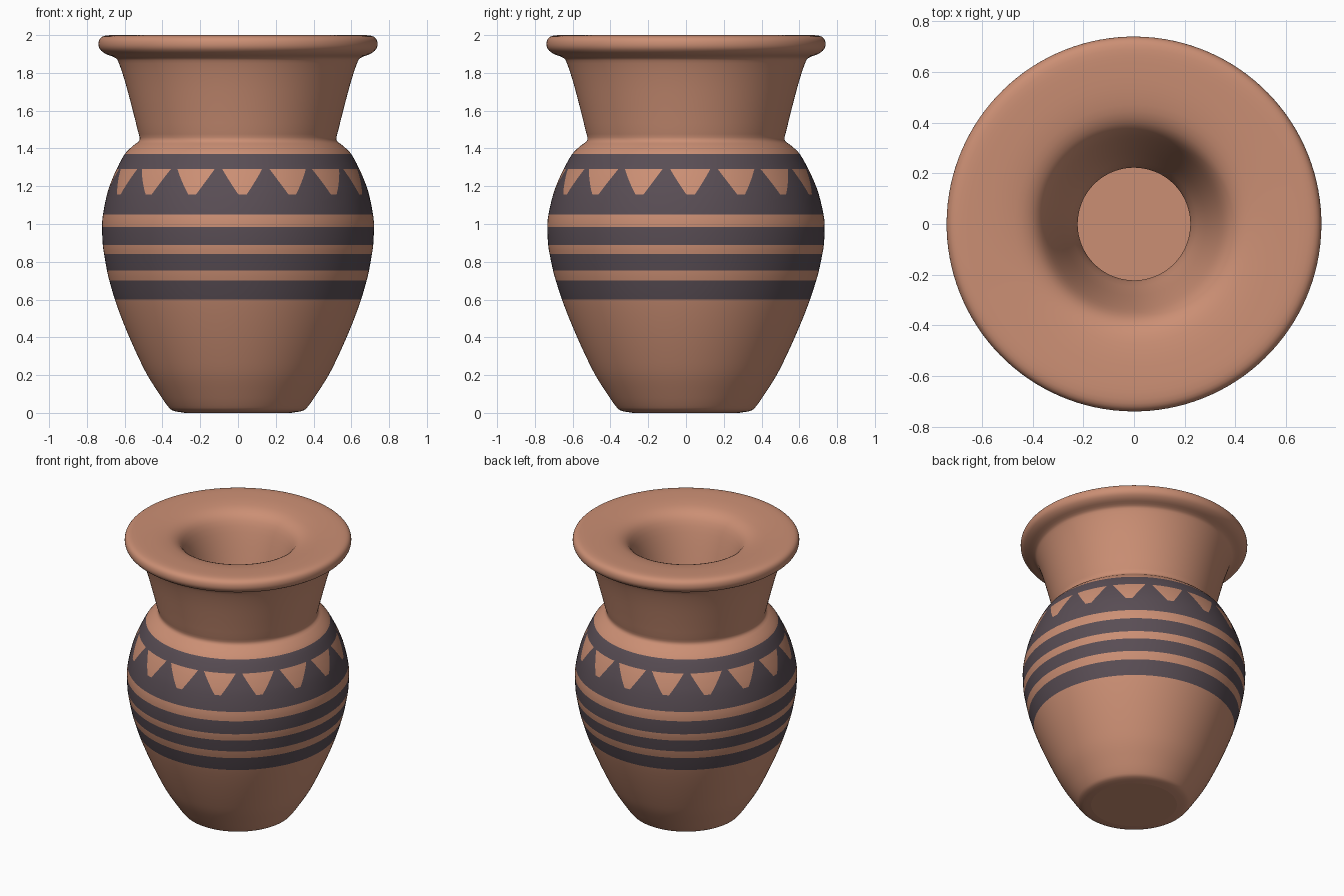
import bpy, bmesh, math
from mathutils import Vector

if "Cube" in bpy.data.objects:
    bpy.data.objects.remove(bpy.data.objects["Cube"])

def material(name, rgb):
    m = bpy.data.materials.new(name)
    m.diffuse_color = (*rgb, 1)
    m.use_nodes = True
    m.node_tree.nodes["Principled BSDF"].inputs["Base Color"].default_value = m.diffuse_color
    return m

clay = material("terracotta clay", (0.60, 0.275, 0.175))
paint = material("dark plum paint", (0.10, 0.075, 0.09))

# Profile (radius, height): up the outside, over the lip, down the inside
OUTER = [(.28, 0), (.345, .012), (.375, .04), (.42, .105), (.48, .2), (.53, .3),
         (.575, .4), (.616, .5), (.652, .6), (.681, .7), (.694, .755), (.709, .84),
         (.716, .89), (.72, .985), (.715, 1.05), (.694, 1.155), (.671, 1.225),
         (.643, 1.29), (.60, 1.37), (.555, 1.415), (.521, 1.445), (.532, 1.5),
         (.562, 1.62), (.597, 1.75), (.63, 1.85), (.65, 1.88), (.70, 1.9),
         (.731, 1.925), (.739, 1.955), (.728, 1.985), (.69, 1.999)]
INNER = [(.60, 1.998), (.50, 1.99), (.42, 1.97), (.365, 1.92), (.32, 1.8), (.265, 1.6),
         (.222, 1.44), (.25, 1.36), (.35, 1.25), (.43, .98), (.40, .6), (.30, .32),
         (.24, .29)]
STEPS = 3
BANDS = [(.6, .7), (.755, .84), (.89, .985), (1.05, 1.37)]   # painted height ranges
TRI_LOW, TRI_HIGH = 1.155, 1.29                             # unpainted triangle row
REPEATS, COLS = 16, 8
PITCH = math.tau / REPEATS
PHASE = math.radians(-90 + 2)

def smooth_profile(pts):
    """Catmull-Rom curve passing through every point."""
    p = [Vector(q) for q in pts]
    p = [2 * p[0] - p[1]] + p + [2 * p[-1] - p[-2]]
    out = []
    for i in range(1, len(p) - 2):
        a, b, c, d = p[i - 1:i + 3]
        for s in range(STEPS):
            t = s / STEPS
            out.append(b + 0.5 * t * (c - a + t * (2*a - 5*b + 4*c - d + t * (3*(b - c) + d - a))))
    return out + [p[-2]]

def half_width(z, outside):
    """Angular half width of a triangle; uniform columns away from the row."""
    if outside and TRI_LOW - 1e-4 <= z <= TRI_HIGH + 1e-4:
        f = (z - TRI_LOW) / (TRI_HIGH - TRI_LOW)
        return math.radians(1.75 + f * (9.4 - 1.75))
    return PITCH / 4

profile = smooth_profile(OUTER + INNER)
last_outer = (len(OUTER) - 1) * STEPS

bm = bmesh.new()
rings = []
for i, (r, z) in enumerate(profile):
    outside = i <= last_outer
    w = half_width(z, outside)
    # belly is very slightly deeper than wide
    sy = 1 + (0.02 * math.exp(-((z - .95) / .35) ** 2) if outside else 0)
    ring = []
    for k in range(REPEATS):
        for c in range(COLS):
            off = -w + 2 * w * c / 4 if c < 4 else w + (PITCH - 2 * w) * (c - 4) / 4
            a = PHASE + k * PITCH + off
            ring.append(bm.verts.new((r * math.cos(a), r * sy * math.sin(a), max(z, 0))))
    rings.append(ring)

# Walls, painted by height and column
n = REPEATS * COLS
for i in range(len(rings) - 1):
    zm = (profile[i].y + profile[i + 1].y) / 2
    banded = i < last_outer and any(lo < zm < hi for lo, hi in BANDS)
    for j in range(n):
        k = (j + 1) % n
        f = bm.faces.new((rings[i][j], rings[i][k], rings[i + 1][k], rings[i + 1][j]))
        in_triangle = TRI_LOW < zm < TRI_HIGH and j % COLS < 4
        f.material_index = 1 if banded and not in_triangle else 0
        f.smooth = True

# Underside and inner floor
bm.faces.new(list(reversed(rings[0])))
bm.faces.new(rings[-1])

mesh = bpy.data.meshes.new("vase")
bm.to_mesh(mesh)
bm.free()
mesh.materials.append(clay)
mesh.materials.append(paint)
vase = bpy.data.objects.new("vase", mesh)
bpy.context.collection.objects.link(vase)
